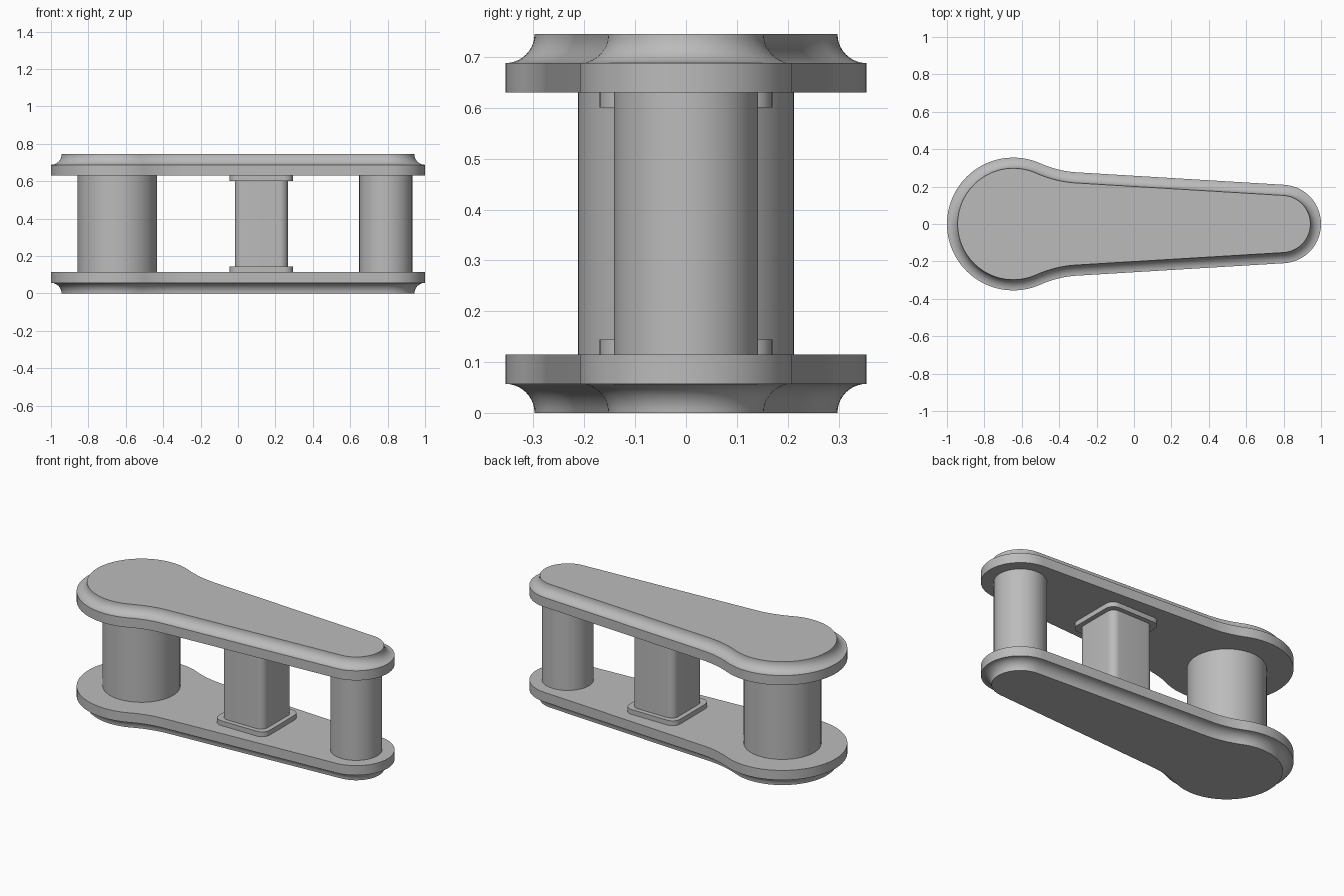
import bpy, bmesh
from math import sin, cos, pi, radians, atan2
from mathutils import Vector

cube = bpy.data.objects.get("Cube")
if cube:
    bpy.data.objects.remove(cube)

# Single matte grey
grey = bpy.data.materials.new("light_grey")
grey.use_nodes = True
colour = (0.5, 0.5, 0.5, 1)
grey.diffuse_color = colour
grey.node_tree.nodes["Principled BSDF"].inputs["Base Color"].default_value = colour

HEIGHT, PLATE, COVE = 0.745, 0.115, 0.057
BIG, BIG_R = Vector((-0.645, 0)), 0.355
SMALL, SMALL_R = Vector((0.79, 0)), 0.21
TILT = radians(86.56)      # direction of the straight side's normal
SIDE_LENGTH = 1.11


def arc(centre, radius, start, end, steps):
    return [centre + radius * Vector((cos(a), sin(a)))
            for a in (start + (end - start) * i / steps for i in range(steps + 1))]


def link_outline(inset):
    """Large and small round ends, joined by tapered sides and concave fillets."""
    normal = Vector((cos(TILT), sin(TILT)))
    touch = SMALL + SMALL_R * normal + SIDE_LENGTH * Vector((-normal.y, normal.x))
    gap = touch - BIG
    fillet_r = (gap.length_squared - BIG_R ** 2) / (2 * (BIG_R - gap.dot(normal)))
    centre = touch + fillet_r * normal
    turn = atan2(centre.y - BIG.y, centre.x - BIG.x)
    fillet = arc(centre, fillet_r + inset, TILT + pi, turn + pi, 12)
    mirrored = [Vector((p.x, -p.y)) for p in reversed(fillet)]
    return (arc(SMALL, SMALL_R - inset, -TILT, TILT, 40) + fillet
            + arc(BIG, BIG_R - inset, turn, 2 * pi - turn, 64)[1:-1] + mirrored)


def rounded_square(centre, half, radius):
    points = []
    for i in range(4):
        a = i * pi / 2
        corner = Vector((cos(a + pi / 4), sin(a + pi / 4))) * (half - radius) * 2 ** 0.5
        points += arc(centre + corner, radius, a, a + pi / 2, 8)
    return points


def loft(name, layers):
    """Skin a stack of (outline, z) layers and cap both ends."""
    bm = bmesh.new()
    rings = [[bm.verts.new((p.x, p.y, z)) for p in outline] for outline, z in layers]
    count = len(rings[0])
    for low, high in zip(rings, rings[1:]):
        for i in range(count):
            j = (i + 1) % count
            bm.faces.new((low[i], low[j], high[j], high[i]))
    bm.faces.new(rings[0])
    bm.faces.new(rings[-1])
    bmesh.ops.recalc_face_normals(bm, faces=bm.faces)
    mesh = bpy.data.meshes.new(name)
    bm.to_mesh(mesh)
    bm.free()
    mesh.materials.append(grey)
    obj = bpy.data.objects.new(name, mesh)
    bpy.context.collection.objects.link(obj)
    bpy.ops.object.select_all(action='DESELECT')
    obj.select_set(True)
    bpy.context.view_layer.objects.active = obj
    bpy.ops.object.shade_smooth_by_angle(angle=radians(30))


# Outer plates with a concave cove around the outside face
STEPS = 10
profile = [(0, PLATE)]
for i in range(STEPS + 1):
    a = pi / 2 * i / STEPS
    profile.append((COVE * sin(a), COVE * cos(a)))
for name, flip in (("bottom_plate", False), ("top_plate", True)):
    loft(name, [(link_outline(inset), HEIGHT - z if flip else z) for inset, z in profile])

# Round posts between the plates
for name, centre, radius in (("large_post", BIG, 0.2125), ("small_post", SMALL, 0.142)):
    ring = arc(centre, radius, 0, 2 * pi, 64)[:-1]
    loft(name, [(ring, PLATE), (ring, HEIGHT - PLATE)])

# Square middle post with a thin collar at each end
MIDDLE = Vector((0.125, 0))
post = rounded_square(MIDDLE, 0.142, 0.045)
loft("middle_post", [(post, PLATE), (post, HEIGHT - PLATE)])
collar = rounded_square(MIDDLE, 0.17, 0.05)
for name, z in (("lower_collar", PLATE), ("upper_collar", HEIGHT - PLATE - 0.029)):
    loft(name, [(collar, z), (collar, z + 0.029)])
